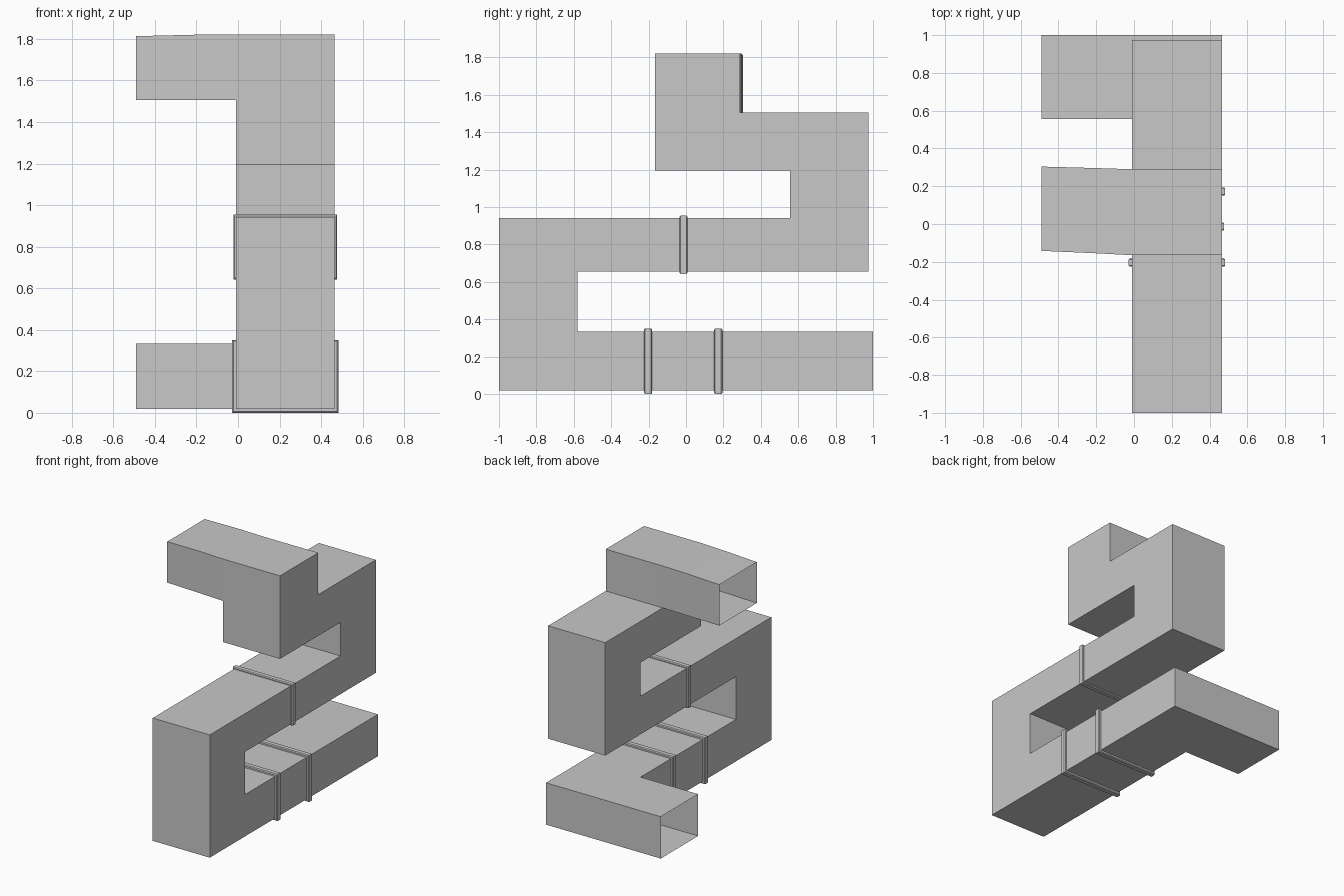
import bpy
import bmesh

cube = bpy.data.objects.get("Cube")
if cube:
    bpy.data.objects.remove(cube, do_unlink=True)

# Single sheet-metal colour
metal = bpy.data.materials.new("galvanised_grey")
metal.use_nodes = True
GREY = (0.58, 0.58, 0.58, 1.0)
metal.diffuse_color = GREY
metal.node_tree.nodes["Principled BSDF"].inputs["Base Color"].default_value = GREY

X0, X1 = -0.01, 0.465      # width of the main run
END = -0.49                # open ends of the outlets
LOW, LOW_TOP = 0.018, 0.333
MID, MID_TOP = 0.655, 0.942


def finish(name, bm):
    bmesh.ops.remove_doubles(bm, verts=bm.verts, dist=0.0001)
    bmesh.ops.recalc_face_normals(bm, faces=bm.faces)
    mesh = bpy.data.meshes.new(name)
    bm.to_mesh(mesh)
    bm.free()
    mesh.materials.append(metal)
    obj = bpy.data.objects.new(name, mesh)
    bpy.context.collection.objects.link(obj)
    return obj


def loft(name, sections):
    """Open tube through a list of point rings."""
    bm = bmesh.new()
    rings = [[bm.verts.new(p) for p in ring] for ring in sections]
    for a, b in zip(rings, rings[1:]):
        for i in range(len(a)):
            j = (i + 1) % len(a)
            bm.faces.new((a[i], a[j], b[j], b[i]))
    return finish(name, bm)


def across_x(x, y0, y1, z0, z1):
    return [(x, y0, z0), (x, y1, z0), (x, y1, z1), (x, y0, z1)]


def across_y(y, z0, z1, grow):
    a, b, c, d = X0 - grow, X1 + grow, z0 - grow, z1 + grow
    return [(a, y, c), (b, y, c), (b, y, d), (a, y, d)]


# Folded main run: side profile (y, z) extruded across x
left_end = [(1, LOW_TOP), (1, LOW)]
front_bend = [(-1, LOW), (-1, MID_TOP), (0.555, MID_TOP), (0.555, 1.195), (-0.165, 1.195)]
top_end = [(-0.165, 1.82), (0.29, 1.82)]
back_bend = [(0.29, 1.505), (0.975, 1.505), (0.975, MID), (-0.58, MID), (-0.58, LOW_TOP)]
profile = left_end + front_bend + top_end + back_bend
# The right wall leaves out the two openings where the outlets join
right_wall = ([(0.555, LOW_TOP), (0.555, LOW)] + front_bend
              + [(-0.165, 1.505)] + back_bend)

bm = bmesh.new()
near = [bm.verts.new((X1, y, z)) for y, z in profile]
far = [bm.verts.new((X0, y, z)) for y, z in profile]
for i in range(len(profile)):
    j = (i + 1) % len(profile)
    bm.faces.new((near[i], near[j], far[j], far[i]))
bm.faces.new(near)
bm.faces.new([bm.verts.new((X0, y, z)) for y, z in right_wall])
finish("main_duct_run", bm)

# Open-ended outlets turning to the right
loft("lower_outlet", [across_x(x, 0.555, 1, LOW, LOW_TOP) for x in (X0, END)])
loft("upper_outlet", [
    across_x(X0, -0.165, 0.29, 1.505, 1.82),
    across_x(-0.2, -0.155, 0.296, 1.505, 1.82),
    across_x(END, -0.142, 0.304, 1.505, 1.813),
])

# Chamfered flange bands around the duct
for name, y, z0, z1, grow in (
        ("lower_front_flange", -0.203, LOW, LOW_TOP, 0.018),
        ("lower_back_flange", 0.172, LOW, LOW_TOP, 0.018),
        ("middle_flange", -0.013, MID, MID_TOP, 0.012)):
    w, edge = 0.022, 0.006
    steps = [(-w, 0), (-w, grow - edge), (edge - w, grow),
             (w - edge, grow), (w, grow - edge), (w, 0)]
    loft(name, [across_y(y + dy, z0, z1, g) for dy, g in steps])
